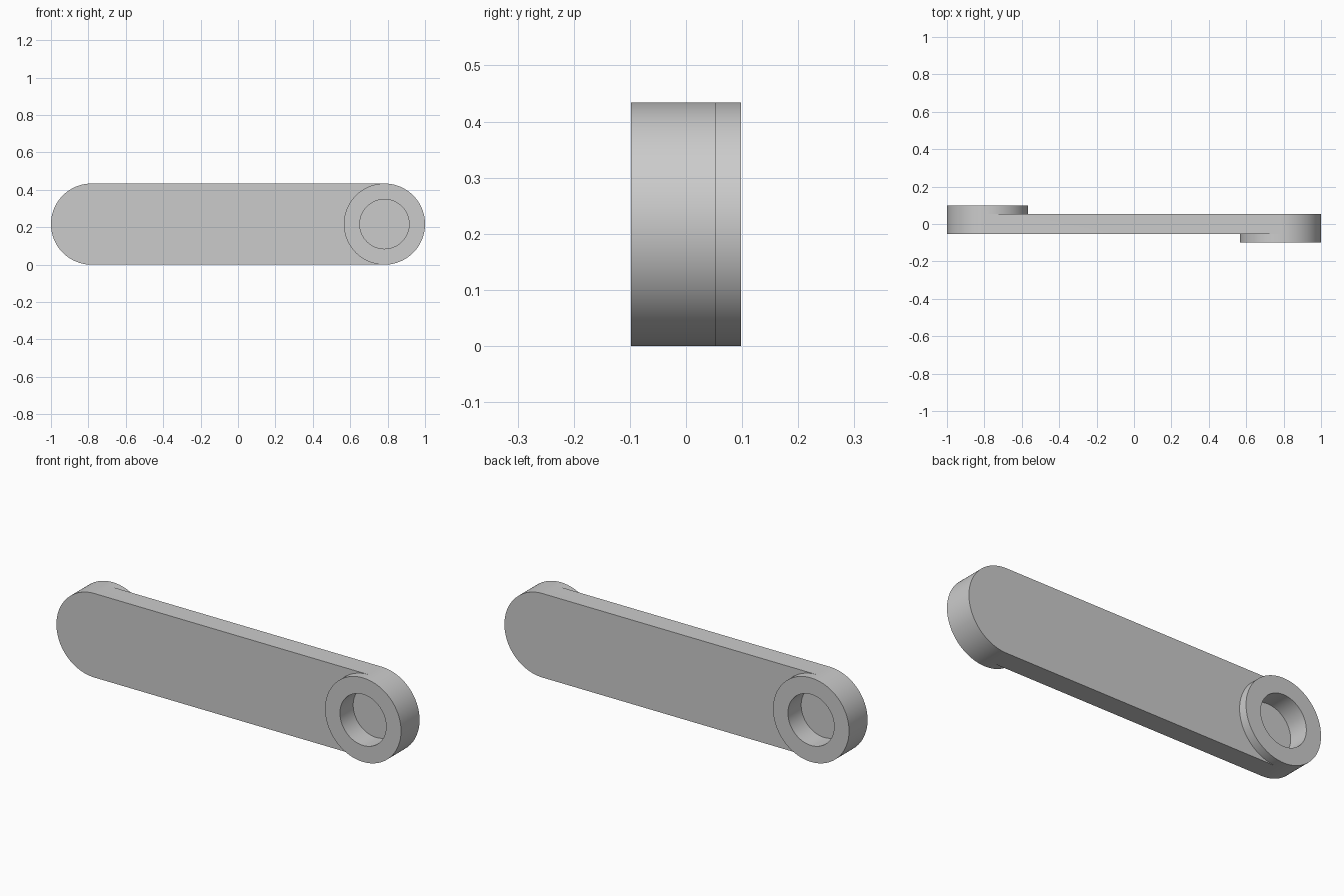
import bpy
import bmesh
from math import cos, sin, pi, radians
from mathutils import Vector

cube = bpy.data.objects.get("Cube")
if cube:
    bpy.data.objects.remove(cube, do_unlink=True)

RADIUS = 0.217        # rounded ends and bosses
HOLE = 0.132          # socket radius
CENTRE = 1 - RADIUS   # boss centre distance from the middle
HALF_ARM = 0.0535     # half thickness of the flat arm
HALF_ALL = 0.098      # half thickness including the bosses
DEPTH = 0.108         # socket depth
STEPS = 48            # segments per half circle

bm = bmesh.new()


def arc(side, centre, start, skip=0):
    """Half circle of vertices; side -1 turns it half a turn about z."""
    return [bm.verts.new((side * (centre + RADIUS * cos(start + pi * i / STEPS)),
                          -side * HALF_ARM,
                          RADIUS + RADIUS * sin(start + pi * i / STEPS)))
            for i in range(skip, STEPS + 1 - skip)]


def arm_face(side):
    """Flat face of the arm and the disc that becomes its boss."""
    near = arc(side, CENTRE, -pi / 2)
    far = arc(side, -CENTRE, pi / 2)
    inner = arc(side, CENTRE, pi / 2, skip=1)
    disc = bm.faces.new(near + inner)
    bm.faces.new(far + [near[0]] + inner[::-1] + [near[-1]])
    return near + far, disc


def push(face, distance):
    """Extrude one face along y and return the moved cap."""
    cap = bmesh.ops.extrude_discrete_faces(bm, faces=[face])["faces"][0]
    bmesh.ops.translate(bm, verts=cap.verts, vec=Vector((0, distance, 0)))
    return cap


# Arm: two matching faces joined by the rounded rim
front, front_disc = arm_face(1)
back, back_disc = arm_face(-1)
count = len(front)
for i in range(count):
    j = (i + 1) % count
    bm.faces.new((front[i], back[count - 1 - i], back[count - 1 - j], front[j]))
bmesh.ops.recalc_face_normals(bm, faces=bm.faces)

# Raised boss with a blind socket on each side, at opposite ends
for side, disc in ((1, front_disc), (-1, back_disc)):
    cap = push(disc, -side * (HALF_ALL - HALF_ARM))
    bmesh.ops.inset_region(bm, faces=[cap], thickness=RADIUS - HOLE,
                           use_even_offset=True)
    push(cap, side * DEPTH)
bmesh.ops.recalc_face_normals(bm, faces=bm.faces)

mesh = bpy.data.meshes.new("link_arm")
bm.to_mesh(mesh)
bm.free()
link = bpy.data.objects.new("link_arm", mesh)
bpy.context.collection.objects.link(link)

# Plain grey material
grey = bpy.data.materials.new("light_grey")
grey.use_nodes = True
colour = (0.6, 0.6, 0.6, 1)
grey.diffuse_color = colour
grey.node_tree.nodes["Principled BSDF"].inputs["Base Color"].default_value = colour
mesh.materials.append(grey)

# Smooth round walls, sharp rims
bpy.ops.object.select_all(action="DESELECT")
link.select_set(True)
bpy.context.view_layer.objects.active = link
bpy.ops.object.shade_smooth_by_angle(angle=radians(30))
